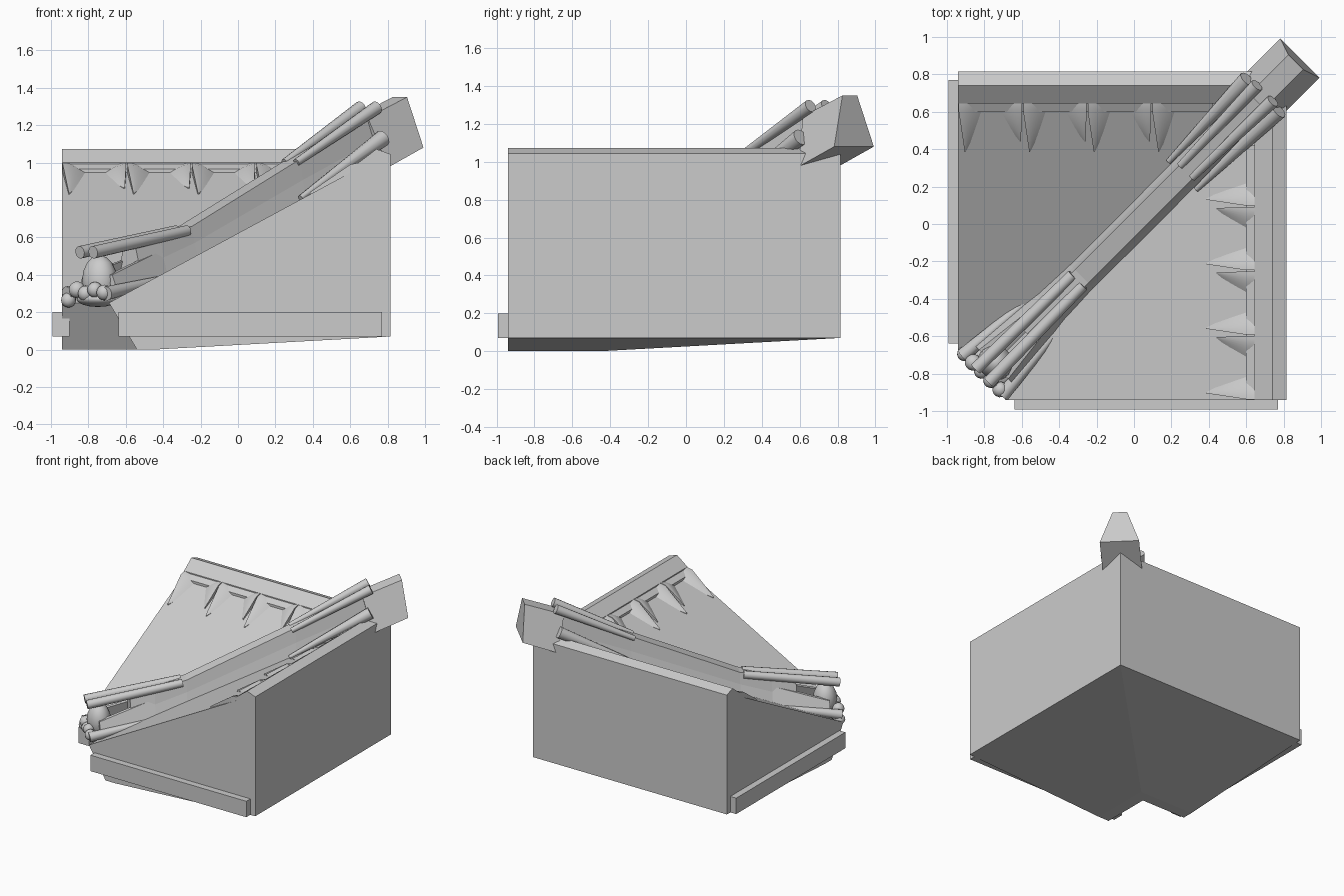
import bpy, math
from mathutils import Vector

if "Cube" in bpy.data.objects:
    bpy.data.objects.remove(bpy.data.objects["Cube"])

S = math.sqrt(0.5)


def add_mesh(name, verts, faces, smooth=False):
    me = bpy.data.meshes.new(name)
    me.from_pydata([tuple(v) for v in verts], [], faces)
    ob = bpy.data.objects.new(name, me)
    bpy.context.collection.objects.link(ob)
    bpy.context.view_layer.objects.active = ob
    for o in bpy.context.selected_objects:
        o.select_set(False)
    ob.select_set(True)
    bpy.ops.object.mode_set(mode='EDIT')
    bpy.ops.mesh.select_all(action='SELECT')
    bpy.ops.mesh.normals_make_consistent(inside=False)
    bpy.ops.object.mode_set(mode='OBJECT')
    if smooth:
        bpy.ops.object.shade_smooth_by_angle(angle=math.radians(40))
    return ob


def loft(name, rings, smooth=False):
    """Closed solid through rings with equal point counts."""
    n = len(rings[0])
    verts = [v for r in rings for v in r]
    faces = [tuple(range(n)), tuple(range((len(rings) - 1) * n, len(rings) * n))]
    for k in range(len(rings) - 1):
        for i in range(n):
            j = (i + 1) % n
            faces.append((k * n + i, k * n + j, (k + 1) * n + j, (k + 1) * n + i))
    return add_mesh(name, verts, faces, smooth)


def hip(c, p, z):
    """Point at distance along the diagonal (c) and sideways offset (p)."""
    return Vector((c + p * S, c - p * S, z))


def tube(name, a, b, r0, r1, n=12):
    a, b = hip(*a), hip(*b)
    d = (b - a).normalized()
    u = d.cross(Vector((0, 0, 1))).normalized()
    v = u.cross(d)
    ring = lambda c, r: [c + r * (math.cos(t) * u + math.sin(t) * v)
                         for t in [2 * math.pi * i / n for i in range(n)]]
    return loft(name, [ring(a, r0), ring(b, r1)], True)


def ball(name, c, p, z, r, scale=(1, 1, 1)):
    bpy.ops.mesh.primitive_uv_sphere_add(segments=14, ring_count=8, radius=r, location=hip(c, p, z))
    ob = bpy.context.object
    ob.name = name
    ob.scale = scale
    ob.rotation_euler.z = math.radians(45)
    bpy.ops.object.shade_smooth_by_angle(angle=math.radians(40))


# Roof profile: rafter cut, underside, back wall, ridge cap, slope
profile = [(-0.54, 0), (-0.45, 0), (0.815, 0.07), (0.815, 1.045), (0.74, 1.072),
           (0.645, 1.0), (0.645, 0.97), (-0.69, 0.25)]
# Cross-section of the bargeboard at each gable (outwards, z)
board = [(-0.993, 0.07), (-0.9, 0.07), (-0.9, 0.2), (-0.993, 0.2), (-0.993, 0.135)]

for side in ("right", "back"):
    # The two wings mirror each other across the diagonal
    m = (lambda u, v, z: (u, v, z)) if side == "right" else (lambda u, v, z: (v, u, z))
    loft(side + "_roof_wing", [[m(u, -0.94, z) for u, z in profile],
                               [m(u, u, z) for u, z in profile]])
    loft(side + "_bargeboard", [[m(u, v, z) for v, z in board] for u in (-0.64, 0.77)])

    # Tile row under the ridge cap, arched tile ends tapering onto the slope
    pieces = 8
    for k in range(4):
        e = -0.94 + 0.345 * k
        for sgn, tip_u, w, tip_v in ((1, 0.385, 0.15, 0.035), (-1, 0.44, 0.14, 0.01)):
            if k == 0 and sgn < 0:
                continue
            arc = []
            for i in range(pieces + 1):
                t = i / pieces
                arc.append((sgn * w * t + sgn * 0.003, 0.925 + 0.065 * math.cos(t * math.pi / 2)))
            arc += [(sgn * w, 0.88), (sgn * 0.003, 0.88)]
            back = [m(0.66, e + v, z + 0.012) for v, z in arc]
            mid = [m(0.6, e + v, z) for v, z in arc]
            low = 0.25 + (tip_u + 0.69) * 0.54
            tip = [m(tip_u, e + sgn * tip_v + v * 0.03, low + (z - 0.88) * 0.1) for v, z in arc]
            loft(side + "_tile_end", [back, mid, tip], True)
    # Narrow course joining the tile ends
    end = 0.42
    strip = [(0.6, 0.93), (0.66, 0.95), (0.66, 1.0), (0.6, 0.965)]
    loft(side + "_tile_course", [[m(u, v, z) for u, z in strip] for v in (-0.938, end)])


# Diagonal beam: c, bottom z, top z, bottom half width, top half width
def section(c, zb, zt, wb, wt):
    zm = zb + (zt - zb) * 0.55
    wm = wt + 0.35 * (wb - wt)
    return [hip(c, p, z) for p, z in
            ((-wb, zb), (wb, zb), (wm, zm), (wt, zt), (-wt, zt), (-wm, zm))]


loft("diagonal_beam", [section(*s) for s in (
    (-0.58, 0.29, 0.55, 0.14, 0.045), (-0.45, 0.36, 0.60, 0.115, 0.05),
    (-0.28, 0.46, 0.66, 0.10, 0.05), (0.3, 0.77, 1.02, 0.10, 0.05),
    (0.72, 0.98, 1.27, 0.11, 0.05))])

# Flared cover skirts at the foot of the beam
for s in (-1, 1):
    skirt = lambda c, p0, z0, p1, z1: [hip(c, s * p0, z0), hip(c, s * p1, z1),
                                       hip(c, s * (p1 - 0.03), z1), hip(c, s * (p0 - 0.04), z0 - 0.02)]
    loft("foot_skirt", [skirt(-0.45, 0.11, 0.38, 0.06, 0.53), skirt(-0.75, 0.165, 0.28, 0.11, 0.40)])

# Thick trapezoid end block at the top
blk = lambda cb, zb, ct, zt: [hip(cb, -0.148, zb), hip(cb, 0.148, zb), hip(ct, 0.055, zt), hip(ct, -0.055, zt)]
loft("beam_end_block", [blk(0.70, 0.975, 0.655, 1.24), blk(0.887, 1.08, 0.865, 1.35)])

# Round tile rolls along the beam at head and foot
for s in (-1, 1):
    tube("head_side_roll", (0.26, s * 0.105, 0.81), (0.69, s * 0.12, 1.13), 0.015, 0.045)
    tube("head_top_roll", (0.28, s * 0.045, 1.0), (0.70, s * 0.06, 1.295), 0.02, 0.036)
    tube("foot_top_roll", (-0.30, s * 0.04, 0.635), (-0.81, s * 0.05, 0.52), 0.03, 0.034)
    tube("foot_side_roll", (-0.46, s * 0.11, 0.38), (-0.81, s * 0.15, 0.30), 0.02, 0.038)

# Rounded foot ornament with beads
ball("foot_dome", -0.74, 0, 0.37, 0.1, (0.9, 1.0, 1.35))
for p, z, r in ((-0.15, 0.265, 0.04), (-0.085, 0.32, 0.045), (-0.02, 0.30, 0.042),
                (0.05, 0.32, 0.042), (0.12, 0.305, 0.042)):
    ball("foot_bead", -0.80, p, z, r)
ball("foot_base", -0.75, 0, 0.27, 0.12, (0.8, 1.1, 0.35))
